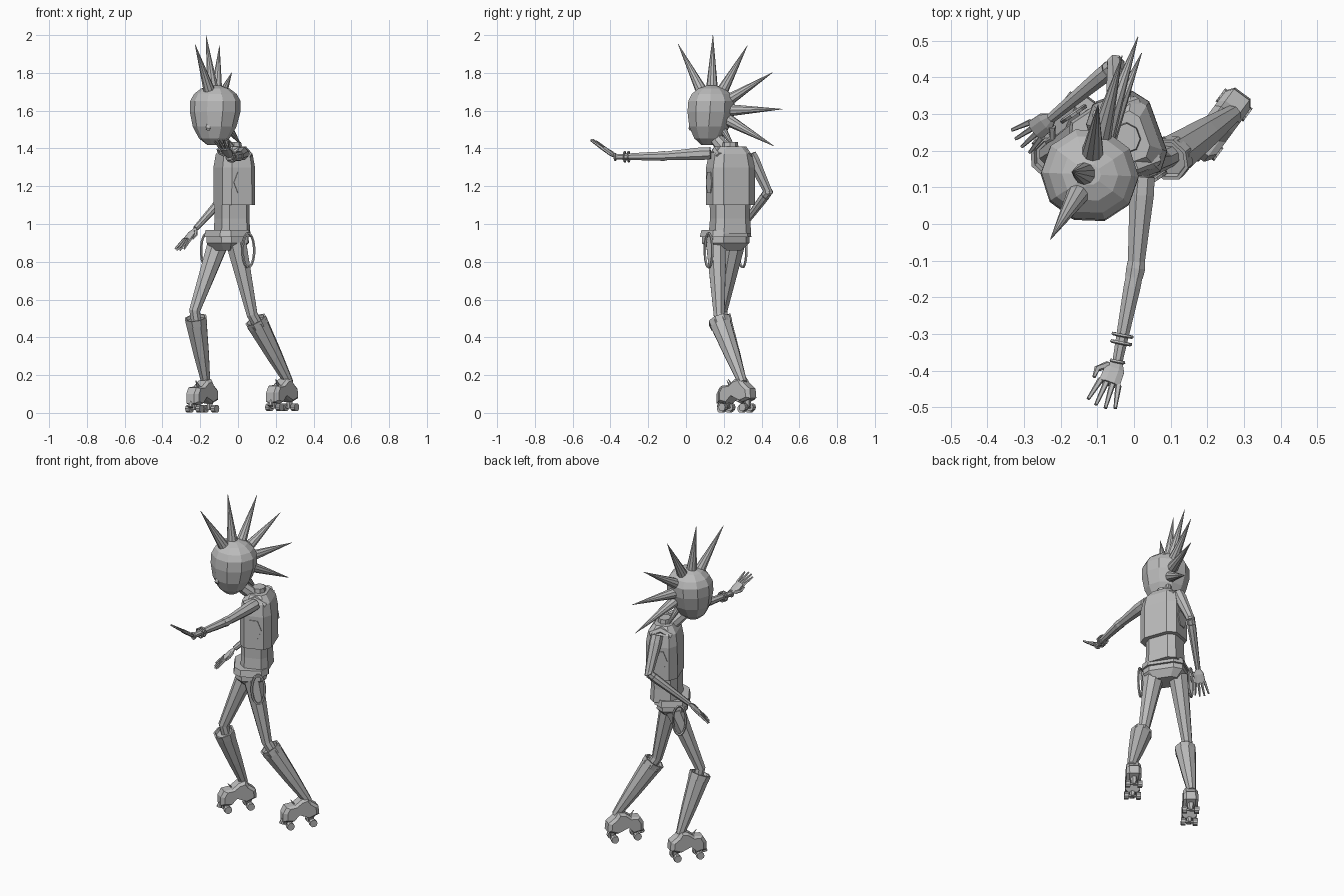
import bpy
import bmesh
from math import sin, cos, pi, copysign
from mathutils import Vector

cube = bpy.data.objects.get("Cube")
if cube:
    bpy.data.objects.remove(cube)

shade = (.5, .5, .5, 1)
grey = bpy.data.materials.new("plain grey")
grey.use_nodes = True
grey.diffuse_color = shade
grey.node_tree.nodes["Principled BSDF"].inputs["Base Color"].default_value = shade

UP = Vector((0, 0, 1))


def vec(x, y, z=0):
    return Vector((x, y, z))


def left_of(facing):
    return vec(-facing.y, facing.x)


def loft(name, rings, caps=True, closed=False):
    """Skin a list of equal point rings with quads."""
    bm = bmesh.new()
    rows = [[bm.verts.new(point) for point in points] for points in rings]
    count = len(rows[0])
    pairs = list(zip(rows, rows[1:]))
    if closed:
        pairs.append((rows[-1], rows[0]))
    for lower, upper in pairs:
        for i in range(count):
            j = (i + 1) % count
            bm.faces.new((lower[i], lower[j], upper[j], upper[i]))
    if caps and not closed:
        bm.faces.new(rows[0])
        bm.faces.new(rows[-1])
    bmesh.ops.recalc_face_normals(bm, faces=bm.faces)
    mesh = bpy.data.meshes.new(name)
    bm.to_mesh(mesh)
    bm.free()
    mesh.materials.append(grey)
    obj = bpy.data.objects.new(name, mesh)
    bpy.context.collection.objects.link(obj)


def ring(centre, across, along, width, depth, sides, power=1):
    """Oval section; a power below one makes it boxier."""
    points = []
    for i in range(sides):
        angle = 2 * pi * (i + .5) / sides
        a = copysign(abs(cos(angle)) ** power, cos(angle))
        b = copysign(abs(sin(angle)) ** power, sin(angle))
        points.append(centre + across * width * a + along * depth * b)
    return points


def tube(name, path, radii, sides=8, side=None, flat=1, closed=False):
    """Sweep a round or flattened section along a path."""
    rings = []
    last = len(path) - 1
    for i, point in enumerate(path):
        if closed:
            direction = path[(i + 1) % len(path)] - path[i - 1]
        else:
            direction = path[min(i + 1, last)] - path[max(i - 1, 0)]
        direction = direction.normalized()
        reference = side or (UP if abs(direction.z) < .8 else vec(1, 0))
        across = (reference - direction * reference.dot(direction)).normalized()
        rings.append(ring(point, across, direction.cross(across),
                          radii[i], radii[i] * flat, sides))
    loft(name, rings, closed=closed)


def hoop(name, centre, across, along, width, depth, thickness, sides=16):
    """Closed thin loop, used for bangles and hanging braces."""
    path = ring(centre, across, along, width, depth, sides)
    tube(name, path, [thickness] * sides, 5, across.cross(along), closed=True)


def body(name, facing, centre, rows, depth, sides=8, power=.55):
    """Stack of level rings, each given by height and half width."""
    loft(name, [ring(centre + UP * height, left_of(facing), facing, width, width * depth, sides, power)
                for height, width in rows])


chest_front = vec(-.94, -.34)
hip_front = vec(-.83, -.55)
face_front = vec(-.33, -.94)
chest = vec(-.02, .235)
pelvis = vec(-.055, .21)

# Egg-shaped head, domed above, narrowing to a forward chin
brow = vec(-.12, .135, 1.63)
egg = []
for i in range(8):
    angle = 1.35 - i * .38
    height = sin(angle) * (.105 if angle > 0 else .22)
    centre = brow + UP * height - face_front * min(height, 0) * .1
    egg.append(ring(centre, left_of(face_front), face_front,
                    cos(angle) * .137, cos(angle) * .13, 10))
loft("head", egg)

# Nose and neck
bridge = brow + face_front * .105 - UP * .07
nose_tip = bridge + face_front * .012 - UP * .055
tube("nose", [bridge, nose_tip, nose_tip - UP * .01], [.004, .017, .008], 4)
tube("neck", [chest + UP * 1.36, brow - UP * .15], [.04, .033])

# Fan of hair spikes from forehead to nape, on a slightly tilted crown
skull = brow - UP * .03
crown = vec(-.13, 0, 1)
for i in range(7):
    angle = i * .51 - .49
    ray = crown * cos(angle) - face_front * sin(angle)
    reach = .27 if i == 6 else .4
    tube(f"hair_spike_{i + 1}", [skull + ray * .1, skull + ray * reach], [reach / 12, .001], 10)

# Slab-shaped vest, collar and bare waist
body("vest", chest_front, chest, [(1.1, .123), (1.3, .122), (1.37, .108), (1.41, .07)], .78)
body("collar", chest_front, chest, [(1.39, .045), (1.435, .04)], .9, power=1)
body("waist", chest_front, vec(-.032, .233), [(1.13, .102), (1.03, .1), (.95, .106)], .8)

# Side panels and shoulder straps of the vest
for word, sign in (("left", 1), ("right", -1)):
    outward = left_of(chest_front) * sign
    panel = chest + outward * .113 + UP * 1.22
    tube(f"{word}_vest_panel", [panel, panel + outward * .009], [.065, .065], 6, flat=.7)
    strap = chest + outward * .08 + UP * 1.36
    tube(f"{word}_vest_strap", [strap + chest_front * .06, strap + UP * .03,
                                strap - chest_front * .06], [.02, .022, .02], 6)

# Shorts, belt and the braces hanging at each hip
body("shorts", hip_front, pelvis, [(.96, .12), (.9, .122), (.86, .08)], .75)
body("belt", hip_front, pelvis, [(.967, .122), (.93, .13)], .8)
for word, centre in (("left", vec(.055, .12, .86)), ("right", vec(-.165, .3, .86))):
    hoop(f"{word}_hanging_brace", centre, -hip_front, UP, .037, .09, .007)


def hand(word, wrist, direction, side, thumb):
    """Flat palm, four fanned fingers and a thumb."""
    direction = direction.normalized()
    side = (side - direction * side.dot(direction)).normalized()
    tube(f"{word}_palm", [wrist, wrist + direction * .03, wrist + direction * .08],
         [.015, .03, .032], 8, side, .38)
    for i in range(4):
        spread = i - 1.5
        root = wrist + direction * .075 + side * spread * .017
        tip = root + (direction + side * spread * .12) * (.09 - abs(spread) * .01)
        tube(f"{word}_finger_{i + 1}", [root, tip], [.009, .005], 5)
    root = wrist + direction * .02 + side * thumb * .02
    middle = root + (side * thumb + direction) * .025
    tube(f"{word}_thumb", [root, middle, middle + direction * .03], [.011, .009, .005], 5)


# Left arm stretched forward, right arm bent behind towards the hip
arms = [("left", vec(.025, .13, 1.375), vec(.005, -.12, 1.36), vec(-.045, -.375, 1.355),
         vec(-.3, -.8, .6), vec(1, -.3), -1),
        ("right", vec(-.04, .34, 1.37), vec(-.05, .435, 1.17), vec(-.225, .29, .975),
         vec(-.55, -.42, -.7), vec(.6, -.75), 1)]
for word, shoulder, elbow, wrist, direction, side, thumb in arms:
    tube(f"{word}_upper_arm", [shoulder, shoulder.lerp(elbow, .2), elbow], [.034, .036, .024])
    tube(f"{word}_elbow", [elbow.lerp(shoulder, .1), elbow, elbow.lerp(wrist, .1)], [.024, .028, .026])
    tube(f"{word}_forearm", [elbow, elbow.lerp(wrist, .2), wrist], [.024, .025, .015])
    hand(word, wrist, direction, side, thumb)
    if word == "left":
        axis = (wrist - elbow).normalized()
        across = axis.cross(UP).normalized()
        for place, size in ((.72, .027), (.8, .027), (1, .018)):
            hoop("bangle", elbow.lerp(wrist, place), across, across.cross(axis), size, size, .005, 12)

# Boot outline from the side: forward, up
boot = [(-.105, .07), (-.1, .12), (-.06, .15), (-.04, .18), (0, .17), (.04, .14), (.09, .135),
        (.11, .1), (.11, .05), (.06, .04), (.02, .08), (-.05, .05)]
toe_way = vec(-.59, -.8)


def skate(word, centre):
    """Bevelled boot on two axles with four wheels."""
    side = left_of(toe_way)

    def at(forward, sideways, height):
        return centre + toe_way * forward + side * sideways + UP * height

    sections = []
    for sideways in (-.042, -.026, .026, .042):
        size = .8 if abs(sideways) > .04 else 1
        sections.append([at(forward * size, sideways, .1 + (height - .1) * size)
                         for forward, height in boot])
    loft(f"{word}_skate_boot", sections)
    for forward in (-.065, .07):
        tube(f"{word}_truck", [at(forward, 0, .07), at(forward, 0, .02)], [.022, .014], 6)
        tube(f"{word}_axle", [at(forward, -.04, .022), at(forward, .04, .022)], [.008, .008], 6)
        for sideways in (-.034, .034):
            tube(f"{word}_wheel", [at(forward, sideways - .013, .022),
                                   at(forward, sideways + .013, .022)], [.022, .022], 10)
    tube(f"{word}_toe_stop", [at(.1, 0, .06), at(.11, 0, .03)], [.012, .016])
    tube(f"{word}_lace_tongue", [at(.03, 0, .13), at(.06, 0, .17)], [.014, .003], 5, side, .4)


# Legs with flared, hollow leg warmers above the skates
legs = [("left", vec(-.01, .16, .9), vec(.075, .175, .52), vec(.1, .18, .48), vec(.27, .3, .16),
         vec(.235, .273, .008)),
        ("right", vec(-.105, .26, .9), vec(-.23, .19, .54), vec(-.222, .185, .49), vec(-.17, .3, .16),
         vec(-.188, .265))]
for word, hip, knee, cuff, ankle, foot in legs:
    tube(f"{word}_leg", [hip, hip.lerp(knee, .3), knee, cuff.lerp(ankle, .2)], [.058, .05, .031, .028])
    tube(f"{word}_leg_warmer", [ankle, cuff.lerp(ankle, .55), cuff], [.025, .043, .06])
    shin = (ankle - cuff).normalized()
    across = shin.cross(vec(0, 1)).normalized()
    rim = [ring(cuff + shin * drop, across, shin.cross(across), size, size, 8)
           for drop, size in ((.02, .06), (-.015, .062), (-.015, .052), (.01, .045))]
    loft(f"{word}_cuff_rim", rim, caps=False)
    skate(word, foot)
